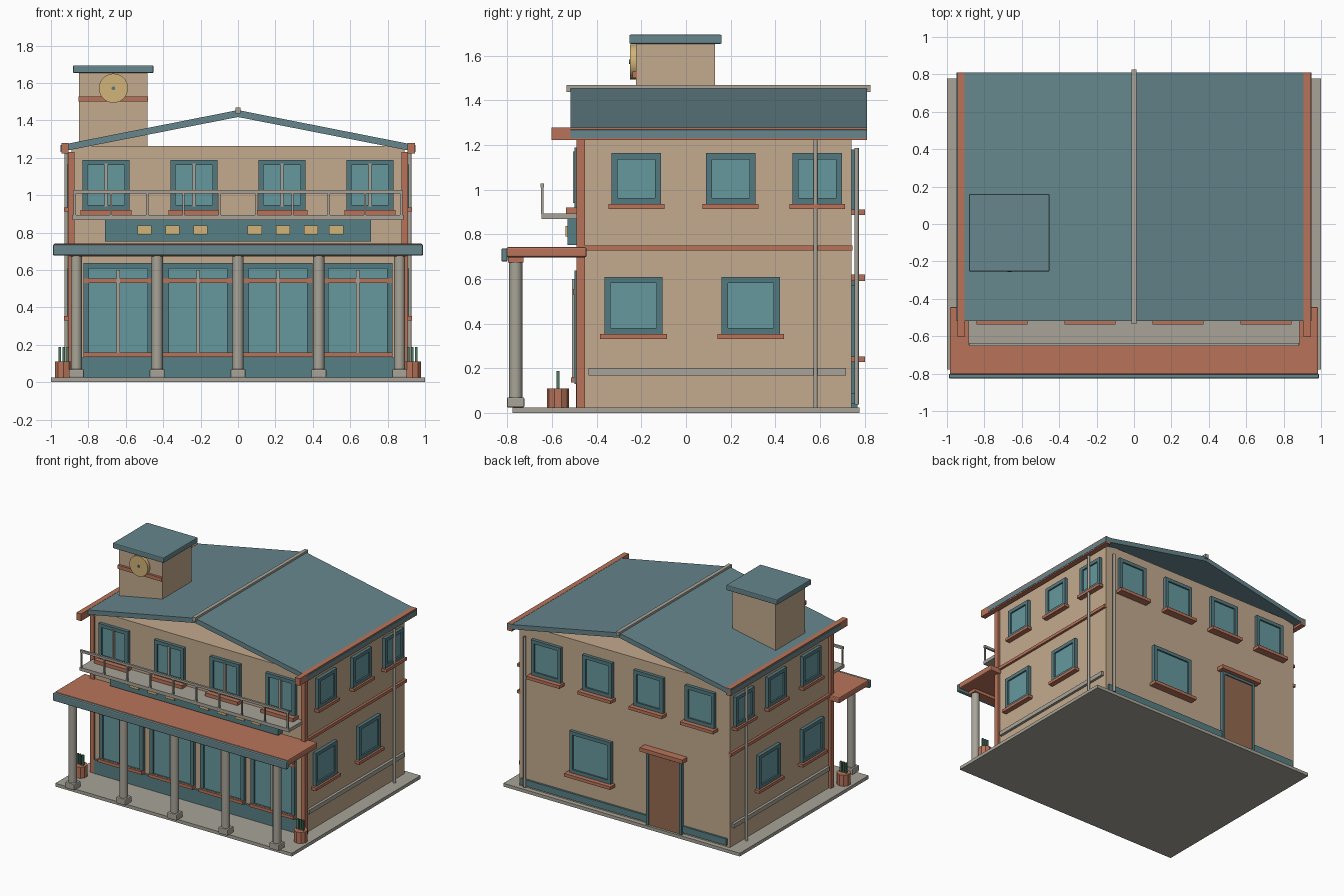
import bpy, bmesh, math
from mathutils import Matrix

if "Cube" in bpy.data.objects:
    bpy.data.objects.remove(bpy.data.objects["Cube"])


def mat(name, hexcode):
    m = bpy.data.materials.new(name)
    rgb = [int(hexcode[i:i + 2], 16) / 255 for i in (0, 2, 4)]
    m.diffuse_color = [((c + 0.055) / 1.055) ** 2.4 for c in rgb] + [1]
    m.use_nodes = True
    m.node_tree.nodes["Principled BSDF"].inputs["Base Color"].default_value = m.diffuse_color
    return m


TAN = mat("plaster", "C4AA8E")
RED = mat("terracotta", "B8745A")
ROOF = mat("roof_slate", "66868C")
FRAME = mat("frame_teal", "547A80")
GLASS = mat("glass", "66999F")
TEAL = mat("trim_teal", "568085")
STONE = mat("stone", "A8A498")
GOLD = mat("gold", "D2B478")
BROWN = mat("door_wood", "966A50")
GREEN = mat("leaf", "4F7A62")


def finish(bm, name, material, bevel=0.0):
    bmesh.ops.recalc_face_normals(bm, faces=bm.faces)
    me = bpy.data.meshes.new(name)
    bm.to_mesh(me)
    bm.free()
    me.materials.append(material)
    ob = bpy.data.objects.new(name, me)
    bpy.context.collection.objects.link(ob)
    if bevel:
        mod = ob.modifiers.new("bevel", 'BEVEL')
        mod.width, mod.segments = bevel, 2
    return ob


def boxes(name, specs, material, bevel=0.0):
    """Each spec is x0, x1, y0, y1, z0, z1; all go in one object."""
    bm = bmesh.new()
    for x0, x1, y0, y1, z0, z1 in specs:
        m = Matrix.Translation(((x0 + x1) / 2, (y0 + y1) / 2, (z0 + z1) / 2))
        m = m @ Matrix.Diagonal((abs(x1 - x0), abs(y1 - y0), abs(z1 - z0), 1))
        bmesh.ops.create_cube(bm, size=1, matrix=m)
    return finish(bm, name, material, bevel)


def rod(name, x, y, z, r, length, material, axis='Z', sides=16, smooth=True):
    bm = bmesh.new()
    rot = {'Z': Matrix(), 'Y': Matrix.Rotation(math.pi / 2, 4, 'X'),
           'X': Matrix.Rotation(math.pi / 2, 4, 'Y')}[axis]
    bmesh.ops.create_cone(bm, cap_ends=True, segments=sides, radius1=r, radius2=r,
                          depth=length, matrix=Matrix.Translation((x, y, z)) @ rot)
    if smooth:
        for f in bm.faces:
            f.smooth = len(f.verts) == 4
        for e in bm.edges:
            e.smooth = all(len(f.verts) == 4 for f in e.link_faces)
    return finish(bm, name, material)


# Wall planes: the house box
WX, WF, WB = 0.89, -0.475, 0.742


def on_wall(wall, u0, u1, d0, d1, z0, z1):
    """Box along a wall: u runs along it, d is distance outwards."""
    if wall == 'front':
        return (u0, u1, WF - d1, WF - d0, z0, z1)
    if wall == 'back':
        return (u0, u1, WB + d0, WB + d1, z0, z1)
    s = 1 if wall == 'right' else -1
    return (s * (WX + d0), s * (WX + d1), u0, u1, z0, z1)


def window(name, wall, u, w, z0, z1, sill=0.02, sill_d=0.04, sill_h=0.022, t=0.027):
    a, b = u - w / 2, u + w / 2
    boxes(name + "_frame", [on_wall(wall, a, a + t, -.01, .025, z0, z1),
                            on_wall(wall, b - t, b, -.01, .025, z0, z1),
                            on_wall(wall, a + t, b - t, -.01, .025, z1 - t, z1),
                            on_wall(wall, a + t, b - t, -.01, .025, z0, z0 + t)], FRAME)
    boxes(name + "_glass", [on_wall(wall, a + t, b - t, -.01, .013, z0 + t, z1 - t)], GLASS)
    if sill:
        boxes(name + "_sill", [on_wall(wall, a - sill, b + sill, -.01, sill_d, z0 - sill_h, z0)], RED)


# Ground slab and house body
boxes("ground_slab", [(-1, 1, -.778, .778, 0, .025)], STONE)
boxes("house_body", [(-WX, WX, WF, WB, .025, 1.262)], TAN)
boxes("corner_trim", [(s * .875, s * .91, -.49, -.453, .025, 1.23) for s in (-1, 1)], RED)

# Open gable roof: chevron section swept along y
bm = bmesh.new()
section = [(-.948, 1.268), (0, 1.455), (.948, 1.268), (.948, 1.232), (0, 1.418), (-.948, 1.232)]
ends = [[bm.verts.new((x, y, z)) for x, z in section] for y in (-.518, .811)]
for i in range(6):
    j = (i + 1) % 6
    bm.faces.new((ends[0][i], ends[0][j], ends[1][j], ends[1][i]))
for e in ends:
    bm.faces.new((e[0], e[1], e[4], e[5]))
    bm.faces.new((e[1], e[2], e[3], e[4]))
finish(bm, "gable_roof", ROOF)
boxes("ridge_cap", [(-.014, .014, -.535, .827, 1.438, 1.468)], STONE)
boxes("eave_beams", [(s * .905, s * .945, -.603, .811, 1.223, 1.278) for s in (-1, 1)], RED)

# Roof tower with band and round dial
boxes("tower", [(-.85, -.483, -.223, .13, 1.255, 1.655)], TAN)
boxes("tower_cap", [(-.882, -.452, -.254, .16, 1.653, 1.694)], ROOF, .006)
boxes("tower_band", [(-.852, -.481, -.24, -.22, 1.5, 1.528)], RED)
rod("tower_dial", -.666, -.236, 1.572, .078, .028, GOLD, 'Y', 32)
rod("dial_hub", -.666, -.252, 1.572, .01, .008, FRAME, 'Y', 12)

# Storefront bays
for i in range(4):
    x = -.641 + i * .4273
    n = f"shop_bay_{i + 1}"
    window(n, 'front', x, .372, .13, .638, sill=0, t=.03)
    boxes(n + "_rails", [on_wall('front', x - .186, x + .186, .0, .032, .53, .555),
                         on_wall('front', x - .186, x + .186, .0, .04, .135, .158)], RED)
    boxes(n + "_mullion", [on_wall('front', x - .009, x + .009, .0, .036, .15, .6)], STONE)
boxes("front_plinth", [(-.872, .872, -.492, WF + .01, .025, .132)], TEAL)

# Upper front windows
for i in range(4):
    x = -.706 + i * .4707
    n = f"front_window_{i + 1}"
    window(n, 'front', x, .25, .92, 1.188, sill=.012, sill_d=.063, sill_h=.026)
    boxes(n + "_mullion", [on_wall('front', x - .008, x + .008, .0, .03, .94, 1.17)], STONE)

# Side walls: windows, string course, pipes
for wall, s in (('left', -1), ('right', 1)):
    for i, y in enumerate((-.222, .2, .588)):
        window(f"{wall}_upper_window_{i + 1}", wall, y, .222, .935, 1.163, sill=.014)
    for i, y in enumerate((-.235, .29)):
        window(f"{wall}_lower_window_{i + 1}", wall, y, .26, .353, .608, sill=.02)
    boxes(wall + "_string_course", [on_wall(wall, -.455, .745, -.01, .018, .727, .75)], RED)
    rod(wall + "_downpipe", s * .918, .58, .622, .01, 1.2, STONE, sides=12)
    boxes(wall + "_rail", [on_wall(wall, -.437, .717, -.005, .02, .168, .2)], STONE)

# Back wall: windows, door, plinth, downpipe
for i in range(4):
    window(f"back_upper_window_{i + 1}", 'back', -.65 + i * .4333, .25, .91, 1.18,
           sill=.015, sill_d=.06, sill_h=.024)
window("back_lower_window", 'back', .275, .35, .252, .57, sill=.02, sill_d=.06, sill_h=.024)
DX = -.35
boxes("back_door", [on_wall('back', DX - .13, DX + .13, -.01, .018, .025, .57)], BROWN)
boxes("back_door_frame", [on_wall('back', DX - .15, DX - .13, -.01, .026, .025, .59),
                          on_wall('back', DX + .13, DX + .15, -.01, .026, .025, .59),
                          on_wall('back', DX - .13, DX + .13, -.01, .026, .57, .59)], FRAME)
boxes("back_door_lintel", [on_wall('back', DX - .18, DX + .18, -.01, .06, .59, .62)], RED)
boxes("back_plinth", [on_wall('back', -.87, DX - .15, -.01, .015, .04, .09),
                      on_wall('back', DX + .15, .87, -.01, .015, .04, .09)], TEAL)
rod("back_downpipe", .83, .764, .612, .01, 1.15, STONE, sides=12)

# Porch canopy with fascia and beam
boxes("canopy", [(-.985, .985, -.805, -.445, .697, .742)], RED, .008)
boxes("canopy_fascia", [(-.99, .99, -.827, -.8, .677, .737)], ROOF, .008)
boxes("canopy_beam", [(-.9, .9, -.797, -.727, .673, .7)], RED)

# Porch columns
for i in range(5):
    x = -.864 + i * .432
    rod(f"column_{i + 1}", x, -.763, .37, .03, .62, STONE, sides=12)
    boxes(f"column_base_{i + 1}", [(x - .04, x + .04, -.802, -.724, .024, .07)], STONE, .006)

# Plain sign board with blocks
boxes("sign_board", [(-.71, .71, -.53, WF + .01, .753, .868)], TEAL)
boxes("sign_blocks", [(x - .038, x + .038, -.54, -.525, .79, .838)
                      for x in (-.5, -.35, -.2, .09, .24, .39, .525)], GOLD)

# Balcony
boxes("balcony_slab", [(-.885, .885, -.648, WF + .01, .868, .894)], STONE)
boxes("balcony_posts", [(x - .006, x + .006, -.65, -.638, .89, 1.015)
                        for x in [-.873 + i * .194 for i in range(10)]], STONE)
boxes("balcony_rail", [(-.882, .882, -.652, -.636, 1.01, 1.028)], STONE)

# Planters
for side, s in (("left", -1), ("right", 1)):
    rod(side + "_planter", s * .932, -.573, .067, .05, .086, RED, sides=10, smooth=False)
    boxes(side + "_plant", [(s * .932 + k * .022 - .007, s * .932 + k * .022 + .007,
                             -.581, -.567, .1, .188) for k in (-1, 0, 1)], GREEN)
